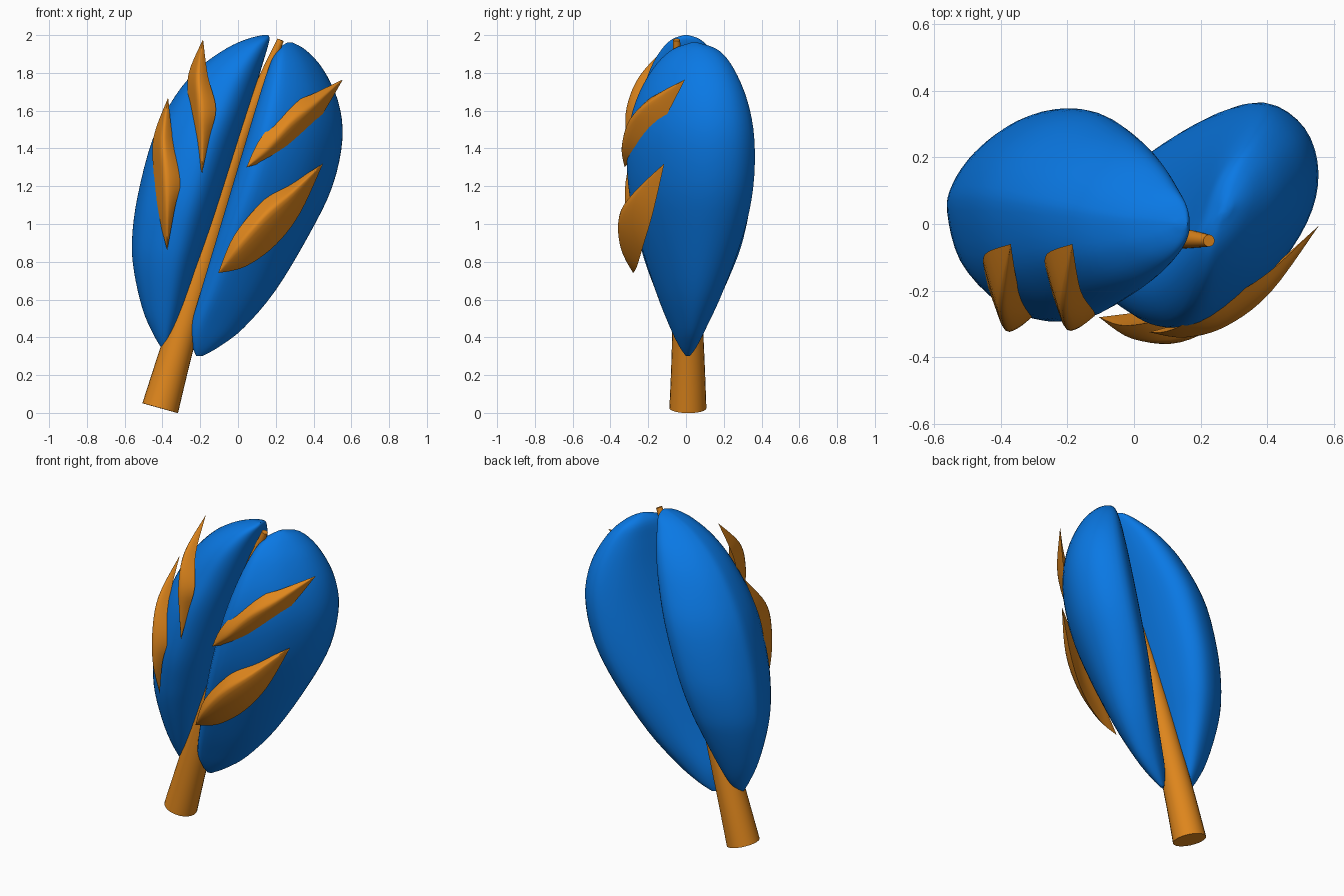
import bpy, bmesh, math
from mathutils import Vector

if "Cube" in bpy.data.objects:
    bpy.data.objects.remove(bpy.data.objects["Cube"])


def material(name, color):
    m = bpy.data.materials.new(name)
    m.diffuse_color = (*color, 1)
    m.use_nodes = True
    m.node_tree.nodes["Principled BSDF"].inputs["Base Color"].default_value = m.diffuse_color
    return m


BLUE = material("blue", (0.003, 0.19, 0.78))
ORANGE = material("orange", (0.74, 0.24, 0.012))


def spline(points, steps, closed=False):
    """Smooth curve through points of any dimension."""
    p = [Vector(q) for q in points]
    n = len(p)
    out = []
    for i in range(n if closed else n - 1):
        if closed:
            a, b, c, d = (p[(i + k) % n] for k in (-1, 0, 1, 2))
        else:
            a, b, c, d = (p[min(max(i + k, 0), n - 1)] for k in (-1, 0, 1, 2))
        for s in range(steps):
            t = s / steps
            out.append(0.5 * (2 * b + (c - a) * t + (2 * a - 5 * b + 4 * c - d) * t * t
                              + (3 * b - a - 3 * c + d) * t ** 3))
    if not closed:
        out.append(p[-1])
    return out


def loft(name, rings, mat, angle=50):
    bm = bmesh.new()
    loops = [[bm.verts.new(v) for v in r] for r in rings]
    n = len(loops[0])
    for a, b in zip(loops, loops[1:]):
        for i in range(n):
            j = (i + 1) % n
            bm.faces.new((a[i], a[j], b[j], b[i]))
    bm.faces.new(loops[0][::-1])
    bm.faces.new(loops[-1])
    bmesh.ops.remove_doubles(bm, verts=bm.verts, dist=0.0005)
    bmesh.ops.recalc_face_normals(bm, faces=bm.faces)
    me = bpy.data.meshes.new(name)
    bm.to_mesh(me)
    bm.free()
    ob = bpy.data.objects.new(name, me)
    bpy.context.collection.objects.link(ob)
    me.materials.append(mat)
    bpy.ops.object.select_all(action='DESELECT')
    ob.select_set(True)
    bpy.context.view_layer.objects.active = ob
    bpy.ops.object.shade_smooth_by_angle(angle=math.radians(angle))
    return ob


def lobe(name, section, stations):
    """stations: z, x left, x right, half depth, y centre; section: u 0..1, v -1..1."""
    sec = [(q.x, q.y) for q in spline(section, 4, True)]
    path = [(Vector((z, xl)), Vector((xr, d)), c) for z, xl, xr, d, c in stations]
    zx = spline([p[0] for p in path], 4)
    rd = spline([p[1] for p in path], 4)
    cy = spline([(p[2], 0) for p in path], 4)
    rings = [[(a.y + u * (b.x - a.y), c.x + v * max(b.y, 0), a.x) for u, v in sec]
             for a, b, c in zip(zx, rd, cy)]
    loft(name, rings, BLUE)


# left half of the vane
lobe("left_vane",
     [(0, .05), (.1, -.5), (.35, -.88), (.65, -1), (.86, -.8), (.98, -.4), (1, .1),
      (.97, .5), (.88, .86), (.7, 1.01), (.44, .92), (.19, .66), (.04, .35)],
     [(.335, -.40, -.38, .01, 0), (.42, -.45, -.34, .07, .01), (.55, -.505, -.29, .135, .015),
      (.75, -.55, -.225, .22, .02), (.92, -.56, -.165, .275, .025), (1.15, -.53, -.09, .315, .025),
      (1.45, -.45, .005, .31, .025), (1.68, -.33, .08, .255, .02), (1.83, -.2, .125, .195, .01),
      (1.93, -.06, .155, .125, 0), (1.98, .05, .167, .07, 0), (2.0, .13, .16, .01, 0)])

# right half of the vane, leaning back on its outer side
lobe("right_vane",
     [(0, -.6), (.15, -.97), (.4, -.88), (.7, -.55), (.93, -.05), (1, .4), (.92, .8),
      (.7, 1.02), (.46, .86), (.26, .5), (.1, -.05)],
     [(.3, -.22, -.19, .01, .01), (.35, -.24, -.1, .045, .01), (.45, -.25, .03, .095, .01),
      (.65, -.195, .2, .18, .015), (.95, -.105, .38, .28, .02), (1.2, -.03, .5, .33, .02),
      (1.45, .045, .553, .335, .02), (1.65, .105, .53, .295, .025), (1.82, .16, .45, .215, .035),
      (1.92, .205, .36, .125, .045), (1.96, .26, .29, .02, .045)])

# tapered quill running up between the halves
axis = spline([(-.412, .01, .025), (-.32, .01, .35), (-.125, .0, 1.0), (0, -.02, 1.4),
               (.12, -.04, 1.72), (.225, -.05, 1.975)], 4)
radii = [q.x for q in spline([(.098, 0), (.085, 0), (.062, 0), (.045, 0), (.034, 0), (.018, 0)], 4)]
rings = []
for i, (p, r) in enumerate(zip(axis, radii)):
    t = (axis[min(i + 1, len(axis) - 1)] - axis[max(i - 1, 0)]).normalized()
    side = Vector((0, 1, 0)).cross(t).normalized()
    up = t.cross(side)
    rings.append([p + r * (math.cos(a) * side + math.sin(a) * up)
                  for a in [k * math.tau / 24 for k in range(24)]])
loft("quill", rings, ORANGE)


def barb(name, tip0, stations, tip1):
    """Curved spike: each station is edge, ridge, edge; the underside sinks inward."""
    rows = [[Vector(tip0)] * 3] + [[Vector(p) for p in s] for s in stations] + [[Vector(tip1)] * 3]
    cols = [spline([r[k] for r in rows], 5) for k in range(3)]
    rings = []
    for a, m, b in zip(*cols):
        under = (a + b) / 2 * .75 + m * .25
        under.y += .01 * min(1, (a - b).length * 10)
        # rounded outer face: push the quarter points outward
        bulge = Vector((0, -.12 * (m - (a + b) / 2).length, 0))
        top = spline([a, (a + m) / 2 + bulge, m, (m + b) / 2 + bulge, b], 3)
        bottom = spline([b, under, a], 4)
        rings.append(top[:-1] + bottom[:-1])
    loft(name, rings, ORANGE)


# left barbs, pointing upward: the same shape, raised and slightly shorter
left = [((-.428, -.21, 1.08), (-.38, -.315, 1.06), (-.335, -.285, 1.08)),
        ((-.447, -.15, 1.27), (-.39, -.31, 1.26), (-.302, -.27, 1.25)),
        ((-.447, -.09, 1.46), (-.40, -.235, 1.46), (-.345, -.2, 1.45))]
for name, dx, z0, s, y0 in (("left_barb_low", 0, .86, 1, -.255),
                            ("left_barb_high", .185, 1.27, .875, -.305)):
    def move(p):
        return (p[0] + dx, p[1], z0 + (p[2] - .86) * s)
    barb(name, move((-.375, y0, .86)), [[move(p) for p in st] for st in left],
         move((-.37, -.06, 1.67)))

# right barbs, pointing outward
barb("right_barb_high", (.045, -.325, 1.30),
     [((.12, -.315, 1.455), (.16, -.34, 1.4), (.17, -.285, 1.34)),
      ((.28, -.225, 1.63), (.28, -.305, 1.53), (.30, -.21, 1.405)),
      ((.41, -.14, 1.695), (.41, -.205, 1.63), (.43, -.115, 1.555))],
     (.555, -.005, 1.765))
barb("right_barb_low", (-.105, -.28, .74),
     [((-.02, -.305, .94), (.0, -.345, .87), (.04, -.26, .775)),
      ((.14, -.27, 1.13), (.14, -.355, 1.03), (.20, -.225, .89)),
      ((.29, -.2, 1.22), (.29, -.275, 1.16), (.33, -.175, 1.06))],
     (.45, -.115, 1.32))
